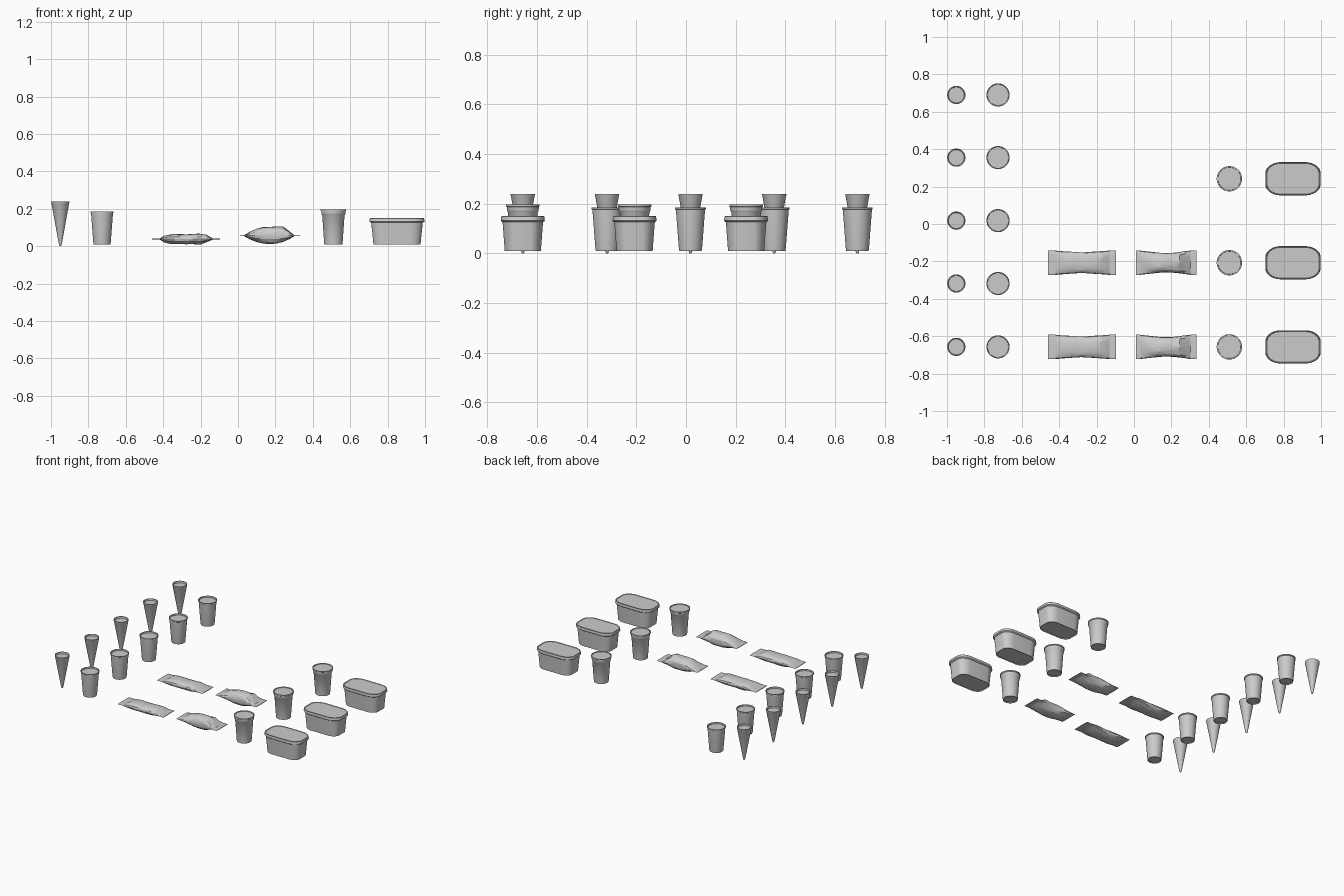
import bpy, bmesh, math, random

cube = bpy.data.objects.get("Cube")
if cube:
    bpy.data.objects.remove(cube)

grey = bpy.data.materials.new("plain_grey")
grey.use_nodes = True
COLOUR = (0.6, 0.6, 0.6, 1)
grey.diffuse_color = COLOUR
grey.node_tree.nodes["Principled BSDF"].inputs["Base Color"].default_value = COLOUR


def loft(name, rings, angle):
    """Skin a list of equal-length point rings and cap both ends."""
    bm = bmesh.new()
    loops = [[bm.verts.new(p) for p in ring] for ring in rings]
    n = len(loops[0])
    for a, b in zip(loops, loops[1:]):
        for i in range(n):
            j = (i + 1) % n
            bm.faces.new((a[i], a[j], b[j], b[i]))
    bm.faces.new(loops[0][::-1])
    bm.faces.new(loops[-1])
    bmesh.ops.recalc_face_normals(bm, faces=bm.faces)
    mesh = bpy.data.meshes.new(name)
    bm.to_mesh(mesh)
    bm.free()
    mesh.materials.append(grey)
    obj = bpy.data.objects.new(name, mesh)
    bpy.context.collection.objects.link(obj)
    bpy.ops.object.select_all(action='DESELECT')
    obj.select_set(True)
    bpy.context.view_layer.objects.active = obj
    bpy.ops.object.shade_smooth_by_angle(angle=math.radians(angle))
    return obj


def oval(r, z, flat_x=0, flat_y=0, squash=1, n=32):
    """Ring of four quarter arcs spread apart by straight sides."""
    ring = []
    for i in range(n):
        a = 2 * math.pi * (i + 0.5) / n
        c, s = math.cos(a), math.sin(a)
        ring.append((r * c + math.copysign(flat_x, c),
                     r * squash * s + math.copysign(flat_y, s), z))
    return ring


def vessel(name, profile, **shape):
    return loft(name, [oval(r, z, **shape) for r, z in profile], 35)


def pouch(name, stations, mid_z, seed):
    """Crumpled sealed wrapper; each station is x, half width, rise, drop."""
    rng = random.Random(seed)
    rings = []
    n = 16
    for x, w, up, down in stations:
        ring = []
        wrinkle = 0.08 if up > 0.01 else 0
        for i in range(n):
            a = 2 * math.pi * i / n
            c, s = math.cos(a), math.sin(a)
            height = (up if s > 0 else down) * abs(s) ** 0.9
            height *= 1 + rng.uniform(-wrinkle, wrinkle)
            y = w * math.copysign(abs(c) ** 0.8, c)
            dx = rng.uniform(-wrinkle, wrinkle) * 0.06
            ring.append((x + dx, y, mid_z + math.copysign(height, s)))
        rings.append(ring)
    return loft(name, rings, 22)


def place(obj, x, rows):
    """Put the object in the first row and linked copies in the others."""
    base = obj.name
    for k, y in enumerate(rows):
        item = obj if k == 0 else obj.copy()
        if k:
            bpy.context.collection.objects.link(item)
        item.name = f"{base}_{k + 1}"
        item.location = (x, y, 0)


FIVE = (0.69, 0.355, 0.018, -0.318, -0.657)
THREE = (0.242, -0.207, -0.657)
TWO = THREE[1:]

# Cone with a recessed top
place(vessel("cone", [(0.003, 0), (0.006, 0.004), (0.009, 0.016), (0.048, 0.232),
                      (0.049, 0.234), (0.049, 0.24), (0.044, 0.24),
                      (0.042, 0.228)]), -0.95, FIVE)

# Plain cup with a recessed base and top
place(vessel("cup", [(0.041, 0.016), (0.041, 0.01), (0.045, 0.01), (0.047, 0.02),
                     (0.059, 0.176), (0.062, 0.178), (0.062, 0.185),
                     (0.057, 0.185), (0.056, 0.175)]), -0.727, FIVE)

# Tall cup with an overhanging lid
place(vessel("lidded_cup", [(0.045, 0.016), (0.045, 0.01), (0.049, 0.01),
                            (0.06, 0.166), (0.063, 0.17), (0.064, 0.173),
                            (0.065, 0.187), (0.068, 0.189), (0.068, 0.196),
                            (0.062, 0.197), (0.061, 0.192)]), 0.51, THREE)

# Oval tub with an overhanging lid
place(vessel("oval_tub", [(0.057, 0.016), (0.057, 0.01), (0.061, 0.01),
                          (0.073, 0.126), (0.08, 0.129), (0.083, 0.132),
                          (0.08, 0.149), (0.077, 0.151), (0.073, 0.147)],
             flat_x=0.065, flat_y=0.029, squash=0.72, n=40), 0.85, THREE)

# Flat wrapper with sealed ends
FIN = 0.002
flat = [(-0.182, 0.065, FIN, FIN), (-0.142, 0.065, FIN, FIN),
        (-0.11, 0.062, 0.02, 0.02), (-0.075, 0.06, 0.025, 0.027),
        (-0.035, 0.057, 0.027, 0.028), (0, 0.055, 0.026, 0.028),
        (0.035, 0.057, 0.026, 0.028), (0.075, 0.06, 0.028, 0.027),
        (0.11, 0.062, 0.024, 0.016), (0.147, 0.065, FIN, FIN),
        (0.182, 0.065, FIN, FIN)]
place(pouch("flat_wrapper", flat, 0.038, 3), -0.278, TWO)

# Plump wrapper with sealed ends
plump = [(-0.162, 0.065, FIN, FIN), (-0.14, 0.065, FIN, FIN),
         (-0.105, 0.061, 0.022, 0.02), (-0.07, 0.057, 0.036, 0.034),
         (-0.035, 0.053, 0.046, 0.041), (0, 0.052, 0.046, 0.043),
         (0.035, 0.053, 0.048, 0.042), (0.07, 0.057, 0.046, 0.034),
         (0.1, 0.061, 0.024, 0.02), (0.13, 0.065, FIN, FIN),
         (0.162, 0.065, FIN, FIN)]
place(pouch("plump_wrapper", plump, 0.056, 8), 0.172, TWO)
